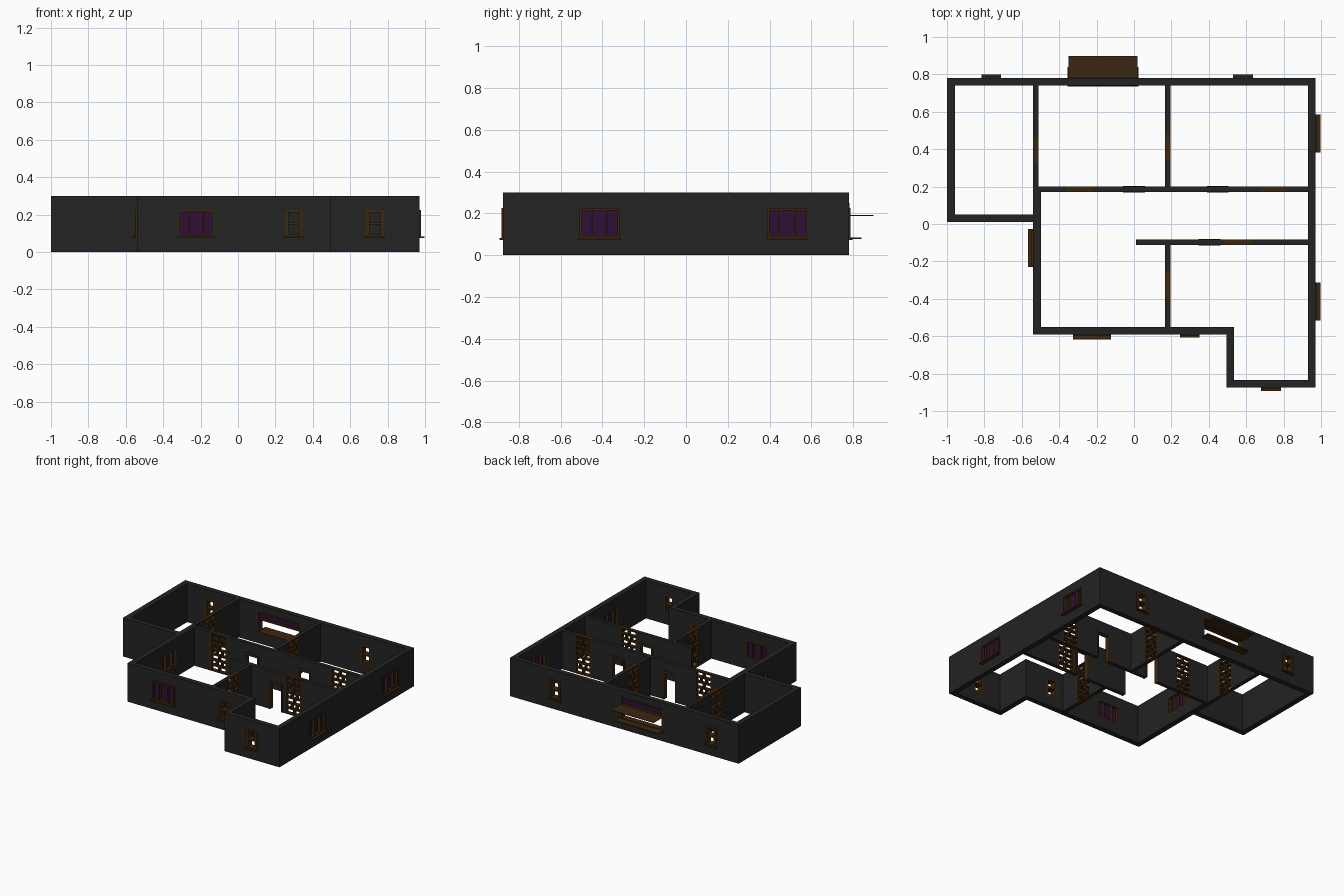
import bpy, bmesh

if "Cube" in bpy.data.objects:
    bpy.data.objects.remove(bpy.data.objects["Cube"])

H = 0.30  # wall height


def material(name, rgb):
    m = bpy.data.materials.new(name)
    m.diffuse_color = (*rgb, 1)
    m.use_nodes = True
    m.node_tree.nodes["Principled BSDF"].inputs["Base Color"].default_value = m.diffuse_color
    return m


WALL = material("charcoal wall", (0.017, 0.017, 0.017))
WOOD = material("dark wood", (0.046, 0.020, 0.005))
GLASS = material("purple glass", (0.030, 0.005, 0.036))


def panel(name, axis, c, u, z, mat, holes=()):
    """Upright slab along axis, thickness range c, length range u, height range z,
    with rectangular holes (u0, u1, z0, z1) cut through it."""
    us, zs = set(u), set(z)
    for a, b, d, e in holes:
        us |= {a, b}
        zs |= {d, e}
    us = sorted(v for v in us if u[0] <= v <= u[1])
    zs = sorted(v for v in zs if z[0] <= v <= z[1])
    nu, nz = len(us) - 1, len(zs) - 1

    def solid(i, j):
        if not (0 <= i < nu and 0 <= j < nz):
            return False
        p, q = (us[i] + us[i + 1]) / 2, (zs[j] + zs[j + 1]) / 2
        return not any(a < p < b and d < q < e for a, b, d, e in holes)

    bm = bmesh.new()
    cache = {}

    def vert(i, j, k):
        if (i, j, k) not in cache:
            p = (us[i], c[k], zs[j]) if axis == "x" else (c[k], us[i], zs[j])
            cache[i, j, k] = bm.verts.new(p)
        return cache[i, j, k]

    for i in range(nu):
        for j in range(nz):
            if not solid(i, j):
                continue
            ring = [(i, j), (i + 1, j), (i + 1, j + 1), (i, j + 1)]
            for k in (0, 1):
                bm.faces.new([vert(a, b, k) for a, b in ring])
            for n, (di, dj) in enumerate([(0, -1), (1, 0), (0, 1), (-1, 0)]):
                if not solid(i + di, j + dj):
                    p, q = ring[n], ring[(n + 1) % 4]
                    bm.faces.new([vert(*p, 0), vert(*q, 0), vert(*q, 1), vert(*p, 1)])
    bmesh.ops.recalc_face_normals(bm, faces=bm.faces)
    me = bpy.data.meshes.new(name)
    bm.to_mesh(me)
    bm.free()
    me.materials.append(mat)
    ob = bpy.data.objects.new(name, me)
    bpy.context.collection.objects.link(ob)
    return ob


def window(axis, c, out, a, b, big):
    """Framed window with sill; out is +1 or -1 for the outward direction."""
    z0, z1, t = 0.08, 0.225, 0.011
    face = c[1] if out > 0 else c[0]
    back = c[0] if out > 0 else c[1]
    rng = lambda p, q: (min(p, q), max(p, q))
    if big:   # three panes between mullions
        w = b - a
        cuts = [a, a + 0.31 * w, a + 0.69 * w, b]
        holes = [(cuts[i] + t / (1 if i == 0 else 3), cuts[i + 1] - t / (1 if i == 2 else 3),
                  z0 + t, z1 - t) for i in range(3)]
        mid = face - out * 0.012
        panel("window_glass", axis, rng(mid, mid - out * 0.006),
              (a + t, b - t), (z0 + t, z1 - t), GLASS)
    else:     # two sashes, open
        zm = (z0 + z1) / 2
        s = 0.019
        holes = [(a + s, b - s, z0 + 0.013, zm - 0.006), (a + s, b - s, zm + 0.006, z1 - 0.013)]
    panel("window_frame", axis, rng(face + out * 0.008, back), (a, b), (z0, z1), WOOD, holes)
    panel("window_sill", axis, rng(face, face + out * (0.027 if big else 0.018)),
          (a - 0.005, b + 0.005), (0.074, 0.082), WOOD)
    return (a, b, z0, z1)


def lattice(axis, c, a, b):
    """Full-height openwork screen with staggered holes."""
    holes, rows, bar = [], 7, 0.010
    pitch = (H - bar) / rows
    for r in range(rows):
        splits = (0, 0.36, 0.70, 1) if r % 2 else (0, 0.52, 1)
        for p, q in zip(splits, splits[1:]):
            w = b - a - bar
            holes.append((a + p * w + bar, a + q * w, r * pitch + bar, (r + 1) * pitch))
    panel("lattice_screen", axis, c, (a, b), (0, H), WOOD, holes)
    return (a, b, -1, 1)


def doorway(axis, c, a, b):
    """Open doorway with wooden jambs and a dark lintel."""
    w = (c[0] - 0.004, c[1] + 0.004)
    panel("door_frame", axis, w, (a, b), (0, 0.215), WOOD, [(a + 0.012, b - 0.012, -1, 0.204)])
    panel("door_lintel", axis, w, (a, b), (0.215, 0.223), WALL)
    return (a, b, -1, 0.223)


def wall(name, axis, c, u, parts=()):
    holes = []
    for kind, a, b, *rest in parts:
        if kind == "window":
            holes.append(window(axis, c, rest[0], a, b, rest[1]))
        elif kind == "lattice":
            holes.append(lattice(axis, c, a, b))
        elif kind == "door":
            holes.append(doorway(axis, c, a, b))
        else:
            holes.append((a, b, *rest))
    # lattice gaps split a wall into separate runs
    panel(name, axis, c, u, (0, H), WALL, holes)


# outer walls
wall("back_wall", "x", (0.74, 0.78), (-1, 0.97),
     [("window", -0.81, -0.715, 1, False), ("window", 0.535, 0.63, 1, False),
      ("gap", -0.35, 0.02, 0.08, 0.25)])
wall("right_wall", "y", (0.93, 0.97), (-0.875, 0.74),
     [("window", -0.51, -0.318, 1, True), ("window", 0.388, 0.58, 1, True)])
wall("left_wall", "y", (-1, -0.957), (0.01, 0.74))
wall("left_room_front_wall", "x", (0.01, 0.05), (-0.957, -0.54))
wall("inner_left_wall", "y", (-0.54, -0.497), (-0.59, 0.20),
     [("window", -0.225, -0.032, -1, True)])
wall("front_wall", "x", (-0.59, -0.55), (-0.497, 0.495),
     [("window", -0.32, -0.128, -1, True), ("window", 0.25, 0.345, -1, False)])
wall("porch_side_wall", "y", (0.495, 0.535), (-0.835, -0.55))
wall("porch_front_wall", "x", (-0.875, -0.835), (0.495, 0.93),
     [("window", 0.685, 0.78, -1, False)])

# inner partitions
wall("left_partition", "y", (-0.54, -0.511), (0.20, 0.74), [("lattice", 0.32, 0.46)])
wall("back_partition", "y", (0.165, 0.195), (0.20, 0.74), [("lattice", 0.345, 0.485)])
wall("corridor_back_partition", "x", (0.172, 0.20), (-0.497, 0.93),
     [("lattice", -0.36, -0.22), ("door", -0.06, 0.06), ("door", 0.39, 0.505),
      ("lattice", 0.68, 0.82)])
wall("corridor_front_partition", "x", (-0.112, -0.084), (0.01, 0.93),
     [("door", 0.345, 0.462), ("lattice", 0.485, 0.625)])
wall("front_partition", "y", (0.165, 0.195), (-0.55, -0.112), [("lattice", -0.40, -0.26)])

# serving hatch: frame, upper glass, counter and awning board
panel("hatch_frame", "x", (0.738, 0.784), (-0.35, 0.02), (0.08, 0.25), WOOD,
      [(-0.339, 0.009, 0.09, 0.185), (-0.339, 0.009, 0.195, 0.24)])
panel("hatch_glass", "x", (0.757, 0.763), (-0.339, 0.009), (0.195, 0.24), GLASS)
panel("hatch_counter", "x", (0.735, 0.84), (-0.355, 0.025), (0.078, 0.086), WOOD)
panel("hatch_awning", "x", (0.775, 0.898), (-0.35, 0.02), (0.188, 0.192), WOOD)
